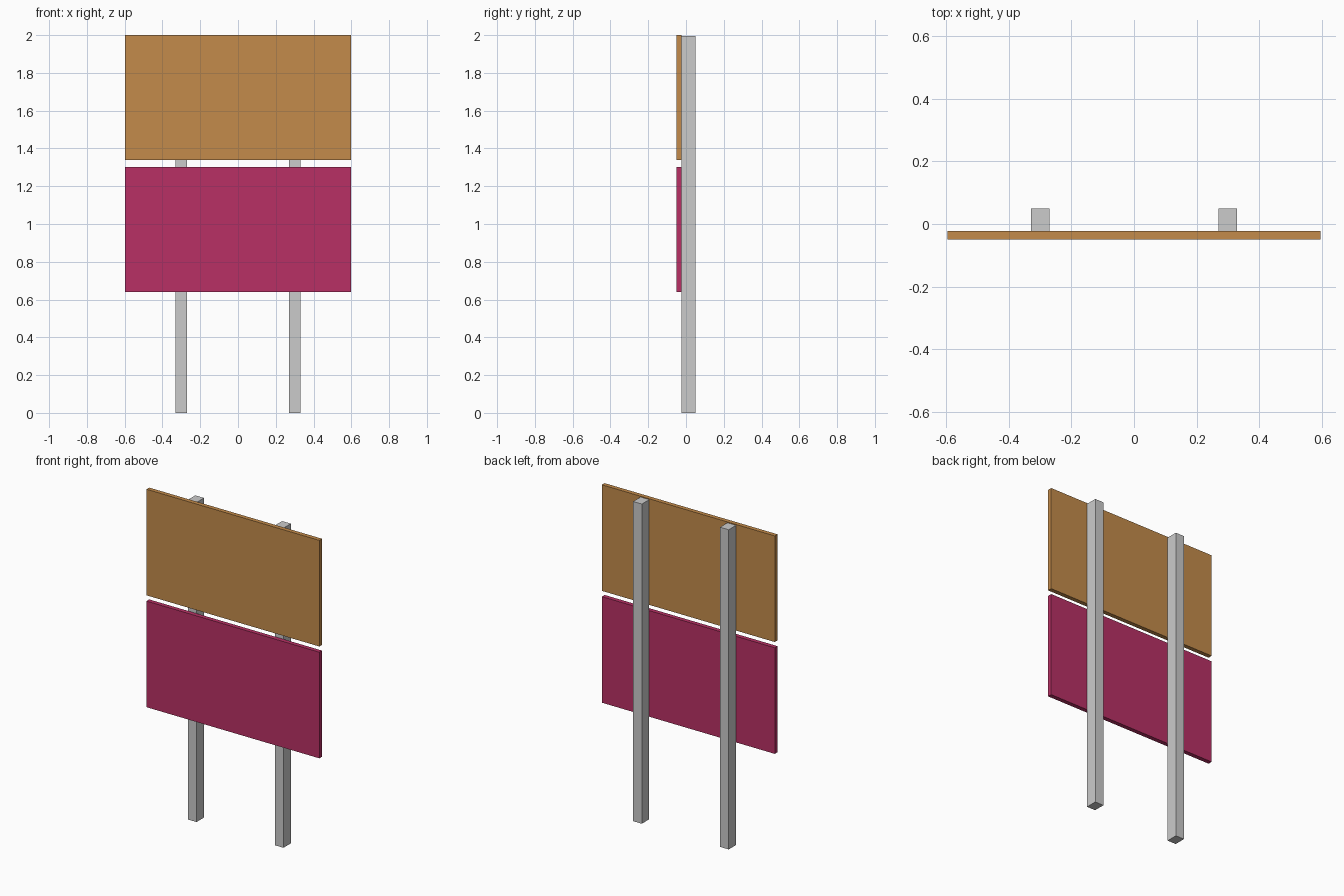
import bpy

if "Cube" in bpy.data.objects:
    bpy.data.objects.remove(bpy.data.objects["Cube"])


def material(name, color):
    m = bpy.data.materials.new(name)
    m.diffuse_color = color
    m.use_nodes = True
    m.node_tree.nodes["Principled BSDF"].inputs["Base Color"].default_value = m.diffuse_color
    return m


def box(name, lo, hi, mat=None):
    """Axis-aligned box between two corners."""
    bpy.ops.mesh.primitive_cube_add(
        size=1, location=[(a + b) / 2 for a, b in zip(lo, hi)])
    ob = bpy.context.object
    ob.name = name
    ob.scale = [b - a for a, b in zip(lo, hi)]
    bpy.ops.object.transform_apply(location=False, rotation=False, scale=True)
    if mat:
        ob.data.materials.append(mat)
    return ob


FRONT, JOIN, BACK = -0.05, -0.023, 0.05
HALF_WIDTH = 0.597

# Two sign boards
boards = (
    ("upper_board", 1.338, 2.0, (0.55, 0.26, 0.07, 1)),
    ("lower_board", 0.64, 1.302, (0.48, 0.03, 0.13, 1)),
)
for name, z0, z1, color in boards:
    box(name, (-HALF_WIDTH, FRONT, z0), (HALF_WIDTH, JOIN, z1),
        material(name + "_paint", color))

# Two posts behind the boards
for side, x in (("left", -0.3), ("right", 0.3)):
    box(side + "_post", (x - 0.03, JOIN, 0), (x + 0.03, BACK, 1.995))
